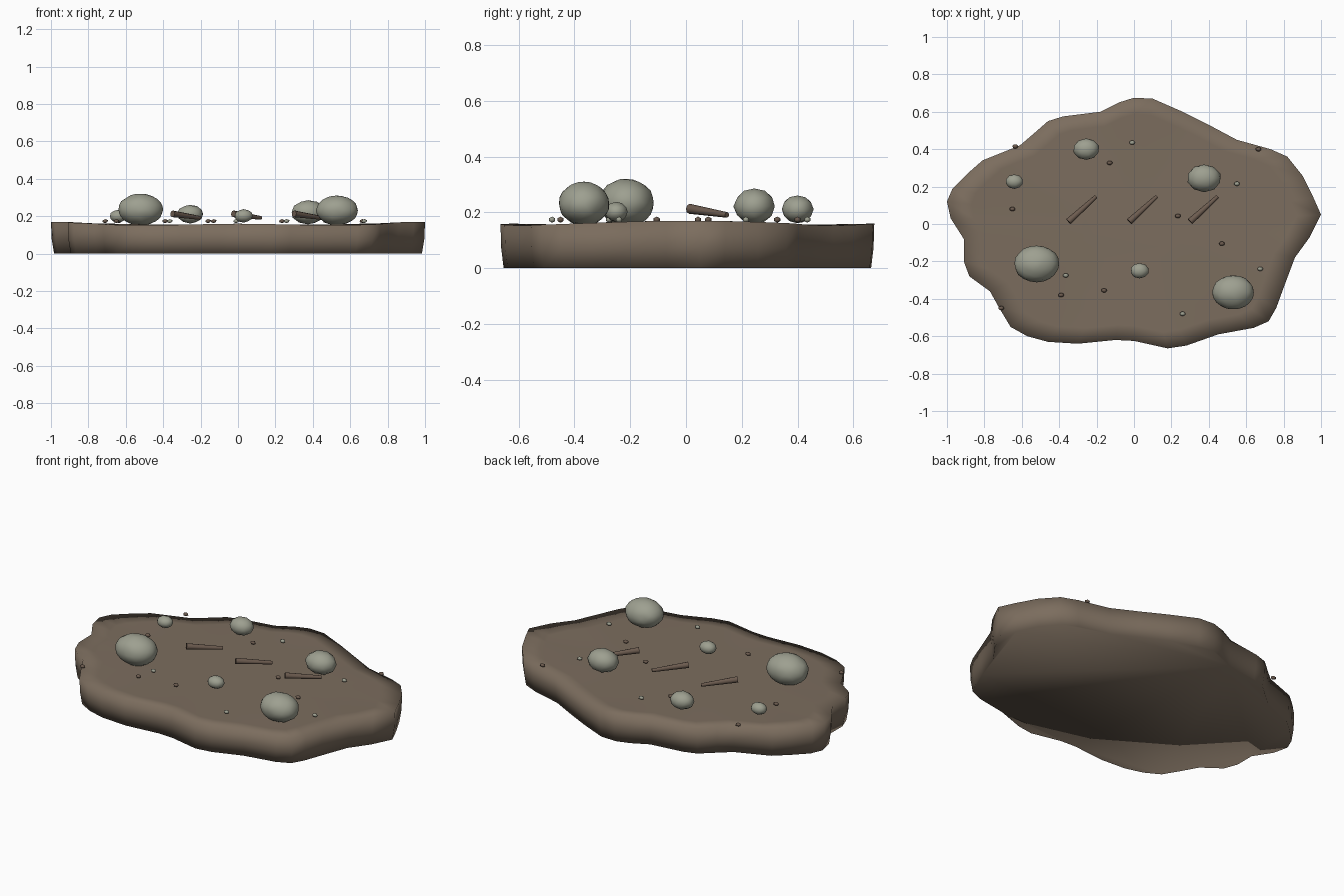
import bpy
import bmesh
import math
import random
from mathutils import Vector

random.seed(4)
if "Cube" in bpy.data.objects:
    bpy.data.objects.remove(bpy.data.objects["Cube"], do_unlink=True)


def make_material(name, colour):
    mat = bpy.data.materials.new(name)
    mat.use_nodes = True
    rgba = (*colour, 1)
    mat.diffuse_color = rgba
    mat.node_tree.nodes["Principled BSDF"].inputs["Base Color"].default_value = rgba
    return mat


earth = make_material("earth brown", (.2, .153, .112))
stone = make_material("stone grey", (.34, .35, .28))
wood = make_material("wood brown", (.15, .105, .078))


def finish(bm, name, material, smooth=True):
    """Turn a bmesh into a named, shaded object."""
    bmesh.ops.recalc_face_normals(bm, faces=bm.faces)
    for face in bm.faces:
        face.smooth = smooth
    mesh = bpy.data.meshes.new(name)
    bm.to_mesh(mesh)
    bm.free()
    mesh.materials.append(material)
    obj = bpy.data.objects.new(name, mesh)
    bpy.context.collection.objects.link(obj)
    return obj


# Ground slab: a wavy outline lofted through scaled rings
OUTLINE = [
    (1, .05), (.96, .14), (.9, .26), (.82, .36), (.73, .4), (.55, .45),
    (.4, .53), (.26, .6), (.1, .67), (0, .675), (-.08, .65), (-.18, .6),
    (-.38, .575), (-.46, .55), (-.54, .48), (-.61, .42), (-.81, .34),
    (-.89, .27), (-.97, .19), (-1, .12), (-.98, .03), (-.91, -.08),
    (-.91, -.2), (-.88, -.28), (-.77, -.36), (-.72, -.45), (-.66, -.55),
    (-.57, -.6), (-.46, -.63), (-.3, -.64), (-.1, -.62), (0, -.625),
    (.18, -.665), (.28, -.65), (.45, -.59), (.64, -.555), (.72, -.52),
    (.76, -.45), (.8, -.34), (.86, -.18), (.94, -.07)]


def rim_height(x, y):
    angle = math.atan2(y, x)
    return .159 + .006 * math.cos(4 * angle) + .005 * math.cos(2 * angle)


def ground_slab():
    bm = bmesh.new()
    # Each ring: outline scale, share of the rim height, flat level blend
    rings = [(.983, 0, 0), (.996, .45, 0), (1, 1, 0),
             (.87, 1, .5), (.6, 1, .9), (.3, 1, 1)]
    loops = []
    for scale, share, flat in rings:
        loop = []
        for x, y in OUTLINE:
            top = rim_height(x, y) * (1 - flat) + .156 * flat
            loop.append(bm.verts.new((x * scale, y * scale, top * share)))
        loops.append(loop)
    count = len(OUTLINE)
    for low, high in zip(loops, loops[1:]):
        for i in range(count):
            j = (i + 1) % count
            bm.faces.new((low[i], low[j], high[j], high[i]))
    bm.faces.new(loops[0])
    bm.faces.new(loops[-1])
    finish(bm, "ground_slab", earth)


ground_slab()


# Rounded stones, slightly irregular
def add_stone(name, centre, radii, material, detail=2, rough=.02):
    bm = bmesh.new()
    bmesh.ops.create_icosphere(bm, subdivisions=detail, radius=1)
    for v in bm.verts:
        v.co *= 1 + random.uniform(-rough, rough)
        v.co = Vector(centre) + v.co * Vector(radii)
    finish(bm, name, material)


BOULDERS = [(-.52, -.213, .12), (.53, -.365, .111), (.375, .245, .091),
            (-.255, .4, .07), (-.64, .227, .047), (.03, -.25, .05)]
for n, (x, y, r) in enumerate(BOULDERS):
    add_stone(f"boulder_{n + 1}", (x, y, .178 + r * .48),
              (r, r * .82, r * .71), stone, 3 if r > .1 else 2)

# Small pebbles, some grey and some brown
BROWN = [(-.635, .415), (-.13, .327), (.665, .4), (.235, .043), (.47, -.105),
         (-.16, -.355), (-.39, -.38), (-.71, -.45), (-.65, .08)]
GREY = [(-.01, .435), (.55, .215), (.675, -.24), (.26, -.48), (-.365, -.275)]
for label, spots, material in (("brown", BROWN, wood), ("grey", GREY, stone)):
    for n, (x, y) in enumerate(spots):
        add_stone(f"{label}_pebble_{n + 1}", (x, y, .174),
                  (.017, .013, .011), material, 1, 0)


# Tapered sticks leaning across the middle
def add_stick(name, start, end, thick, thin, sides=8):
    bm = bmesh.new()
    start, end = Vector(start), Vector(end)
    axis = end - start
    bmesh.ops.create_cone(bm, cap_ends=True, segments=sides, radius1=thick,
                          radius2=thin, depth=axis.length)
    turn = axis.to_track_quat("Z", "Y")
    for v in bm.verts:
        v.co = turn @ v.co + (start + end) / 2
    obj = finish(bm, name, wood)
    bpy.ops.object.select_all(action="DESELECT")
    obj.select_set(True)
    bpy.context.view_layer.objects.active = obj
    bpy.ops.object.shade_smooth_by_angle(angle=math.radians(50))


for n in range(3):
    x = -.35 + .325 * n
    add_stick(f"stick_{n + 1}", (x, .013, .213), (x + .147, .147, .191), .018, .01)
